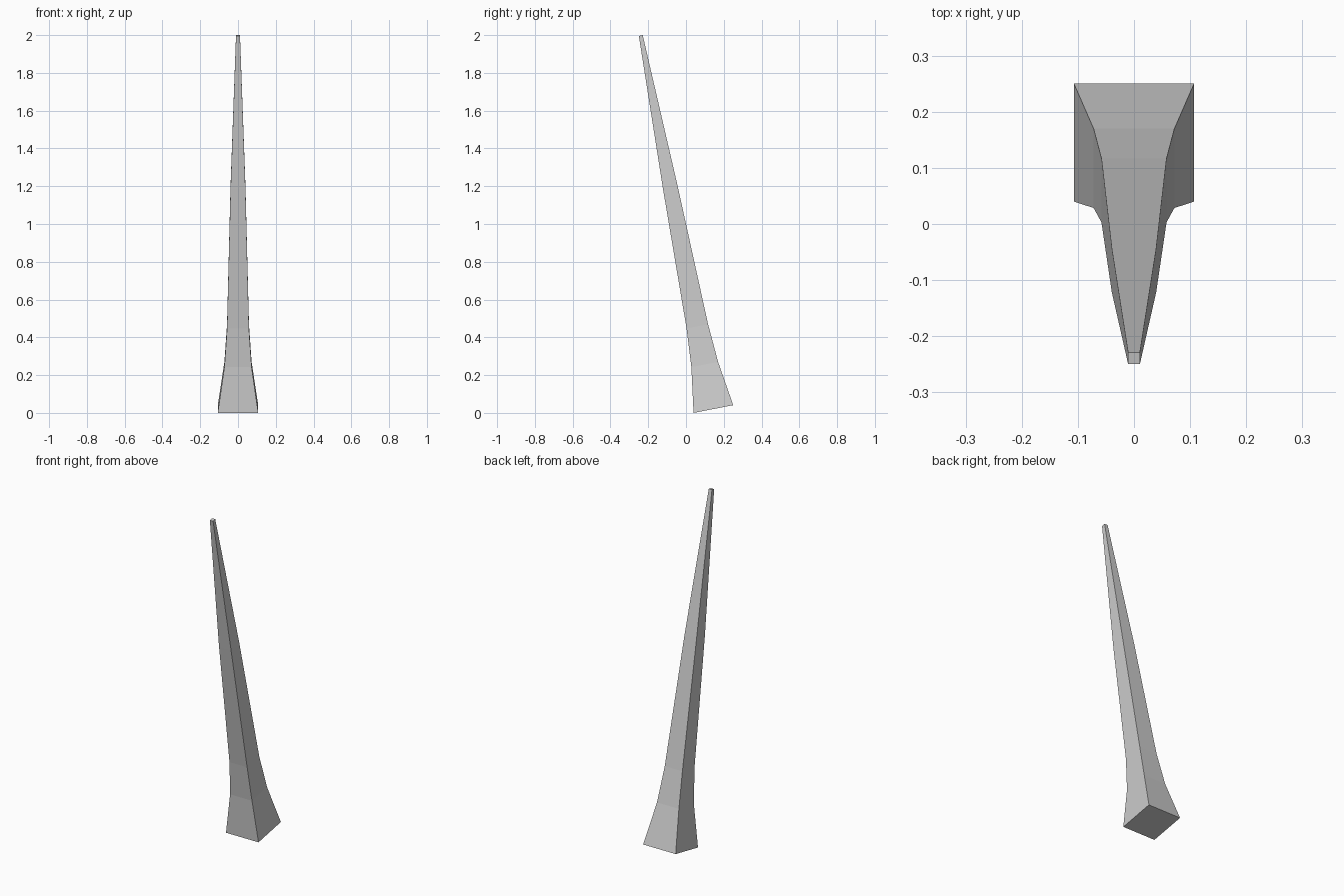
import bpy, bmesh, math
from mathutils import Matrix

if "Cube" in bpy.data.objects:
    bpy.data.objects.remove(bpy.data.objects["Cube"])

# Square cross-sections along the spike: (distance along axis, half width)
sections = [(0.0, 0.107), (0.24, 0.072), (0.446, 0.058), (1.195, 0.0395), (2.014, 0.0105)]

# Loft the tapered spike upright
bm = bmesh.new()
rings = [[bm.verts.new((sx * h, sy * h, d)) for sx, sy in ((-1, -1), (1, -1), (1, 1), (-1, 1))]
         for d, h in sections]
for lo, hi in zip(rings, rings[1:]):
    for i in range(4):
        j = (i + 1) % 4
        bm.faces.new((lo[i], lo[j], hi[j], hi[i]))
bm.faces.new(rings[0][::-1])
bm.faces.new(rings[-1])

# Lean the spike forward and rest its front base edge on the ground
lean = Matrix.Translation((0, 0.145, 0.0205)) @ Matrix.Rotation(math.radians(11), 4, 'X')
bm.transform(lean)
bmesh.ops.recalc_face_normals(bm, faces=bm.faces)

mesh = bpy.data.meshes.new("leaning_spike")
bm.to_mesh(mesh)
bm.free()
bpy.context.collection.objects.link(bpy.data.objects.new("leaning_spike", mesh))
